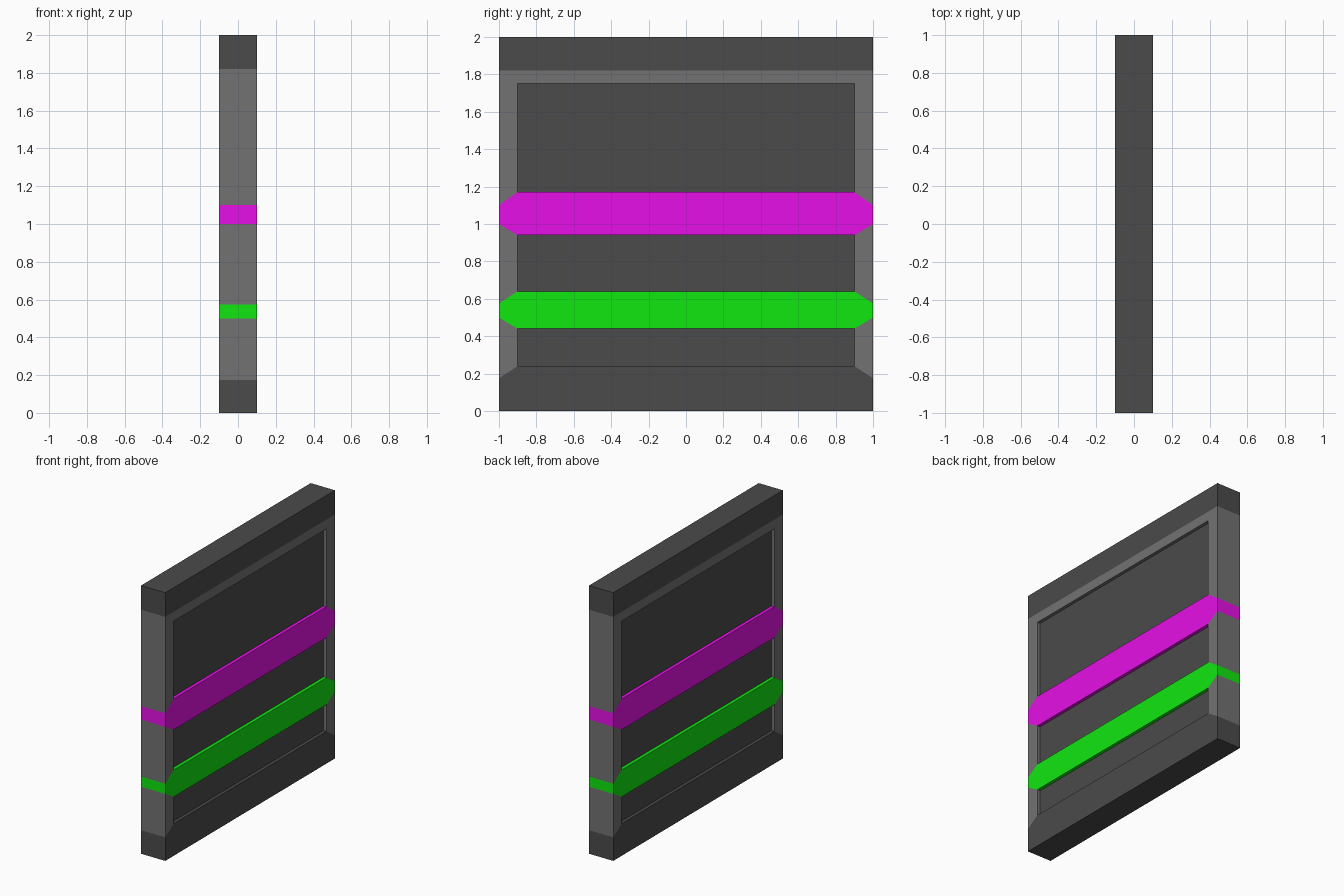
import bpy, bmesh

if "Cube" in bpy.data.objects:
    bpy.data.objects.remove(bpy.data.objects["Cube"])


def material(name, rgb):
    m = bpy.data.materials.new(name)
    m.diffuse_color = (*rgb, 1)
    m.use_nodes = True
    m.node_tree.nodes["Principled BSDF"].inputs["Base Color"].default_value = m.diffuse_color
    return m


DARK = material("dark_grey", (0.07, 0.07, 0.07))
LIGHT = material("mid_grey", (0.17, 0.17, 0.17))
MAGENTA = material("magenta", (0.8, 0.005, 0.8))
GREEN = material("green", (0.005, 0.8, 0.005))

HALF = 0.1      # half thickness of the frame
INNER = 0.076   # half thickness of the recessed panels
OUT, IN = 1.0, 0.9


def slab(name, profile, half, mat):
    """Extrude a (y, z) outline symmetrically along x."""
    bm = bmesh.new()
    face = bm.faces.new([bm.verts.new((-half, y, z)) for y, z in profile])
    ext = bmesh.ops.extrude_face_region(bm, geom=[face])
    moved = [v for v in ext["geom"] if isinstance(v, bmesh.types.BMVert)]
    bmesh.ops.translate(bm, verts=moved, vec=(2 * half, 0, 0))
    bmesh.ops.recalc_face_normals(bm, faces=bm.faces)
    me = bpy.data.meshes.new(name)
    bm.to_mesh(me)
    bm.free()
    me.materials.append(mat)
    ob = bpy.data.objects.new(name, me)
    bpy.context.collection.objects.link(ob)
    return ob


def mirrored(half_profile):
    """Close an outline by mirroring its +y half."""
    return half_profile + [(-y, z) for y, z in reversed(half_profile)]


# Bottom and top rails
slab("bottom_rail", mirrored([(OUT, 0), (OUT, 0.175), (IN, 0.24)]), HALF, DARK)
slab("top_rail", mirrored([(OUT, 1.82), (OUT, 2.0)]), HALF, DARK)

# Coloured bands with tapered ends
slab("green_band", mirrored([(IN, 0.44), (OUT, 0.5), (OUT, 0.575), (IN, 0.64)]), HALF, GREEN)
slab("magenta_band", mirrored([(IN, 0.94), (OUT, 1.0), (OUT, 1.1), (IN, 1.17)]), HALF, MAGENTA)

# Upper frame: posts and lintel in one piece
slab("upper_frame", mirrored([(IN, 1.75), (IN, 1.17), (OUT, 1.1), (OUT, 1.82)]), HALF, LIGHT)

# Side posts between the bands
for side, s in (("left", -1), ("right", 1)):
    for level, (o0, i0, i1, o1) in (("lower", (0.175, 0.24, 0.44, 0.5)),
                                    ("middle", (0.575, 0.64, 0.94, 1.0))):
        slab(f"{level}_post_{side}",
             [(s * OUT, o0), (s * IN, i0), (s * IN, i1), (s * OUT, o1)], HALF, LIGHT)

# Recessed panels
for level, z0, z1 in (("lower", 0.24, 0.44), ("middle", 0.64, 0.94), ("upper", 1.17, 1.75)):
    slab(f"{level}_panel", mirrored([(IN, z0), (IN, z1)]), INNER, DARK)
